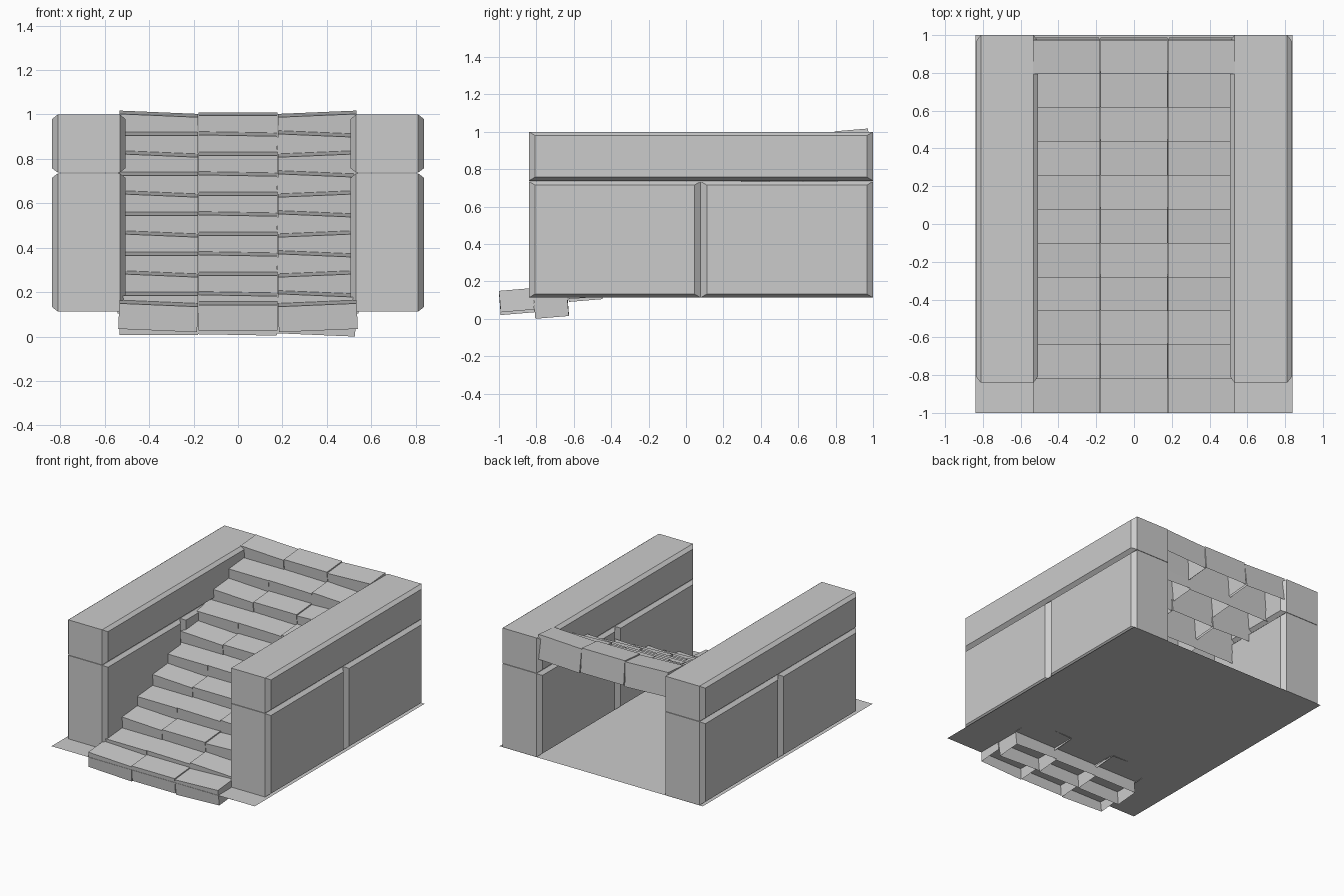
import bpy
import bmesh
from math import radians

cube = bpy.data.objects.get("Cube")
if cube:
    bpy.data.objects.remove(cube, do_unlink=True)

stone = bpy.data.materials.new("grey_stone")
stone.use_nodes = True
GREY = (0.6, 0.6, 0.6, 1.0)
stone.diffuse_color = GREY
stone.node_tree.nodes["Principled BSDF"].inputs["Base Color"].default_value = GREY


def finish(name, bm):
    bmesh.ops.recalc_face_normals(bm, faces=bm.faces)
    mesh = bpy.data.meshes.new(name)
    bm.to_mesh(mesh)
    bm.free()
    mesh.materials.append(stone)
    obj = bpy.data.objects.new(name, mesh)
    bpy.context.collection.objects.link(obj)
    return obj


def wall_block(name, side, y0, y1, z0, z1):
    """Block whose two side faces are raised and chamfered all round."""
    bm = bmesh.new()
    rings = []
    for x, dy, dz in ((0.507, 0.033, 0.02), (0.532, 0, 0), (0.811, 0, 0), (0.837, 0.033, 0.02)):
        corners = ((y0 + dy, z0 + dz), (y1 - dy, z0 + dz), (y1 - dy, z1 - dz), (y0 + dy, z1 - dz))
        rings.append([bm.verts.new((side * x, y, z)) for y, z in corners])
    for a, b in zip(rings, rings[1:]):
        for i in range(4):
            j = (i + 1) % 4
            bm.faces.new((a[i], a[j], b[j], b[i]))
    bm.faces.new(rings[0])
    bm.faces.new(rings[-1])
    finish(name, bm)


def step_block(name, x, y, z, height, tilt, roll):
    """Hollow stone, open below, placed by the middle of its top front edge."""
    bm = bmesh.new()
    bmesh.ops.create_cube(bm, size=1)
    for v in bm.verts:
        v.co.x *= 0.355
        v.co.y = (v.co.y + 0.5) * 0.18
        v.co.z = (v.co.z - 0.5) * height
    bottom = min(bm.faces, key=lambda f: f.calc_center_median().z)
    bmesh.ops.delete(bm, geom=[bottom], context='FACES_ONLY')
    obj = finish(name, bm)
    obj.location = (x, y, z)
    obj.rotation_euler = (radians(tilt), radians(roll), 0)


# Side walls: two lower blocks and a long coping on each side
for label, side in (("left", 1), ("right", -1)):
    wall_block(label + "_wall_front", side, -0.84, 0.078, 0.113, 0.735)
    wall_block(label + "_wall_back", side, 0.078, 1.0, 0.113, 0.735)
    wall_block(label + "_wall_coping", side, -0.84, 1.0, 0.738, 1.0)

# Stairs: eleven rows of three slightly uneven stones
for row in range(11):
    odd = row % 2
    y = -1.0 + 0.1794 * row
    z = 0.095 + 0.09 * row if row else 0.142
    height = 0.178 if row else 0.115
    rolls = {"right": 0 if odd else 2.4, "middle": 1 if odd else 0, "left": 2.4 if odd else -2.4}
    for column, label in enumerate(("right", "middle", "left")):
        step_block(f"step_{row + 1}_{label}", (column - 1) * 0.357, y, z, height, 4.8, rolls[label])

# Ground slab
bm = bmesh.new()
bmesh.ops.create_grid(bm, x_segments=1, y_segments=1, size=1)
for v in bm.verts:
    v.co.x *= 0.838
    v.co.z = 0.112
finish("ground_sheet", bm)
